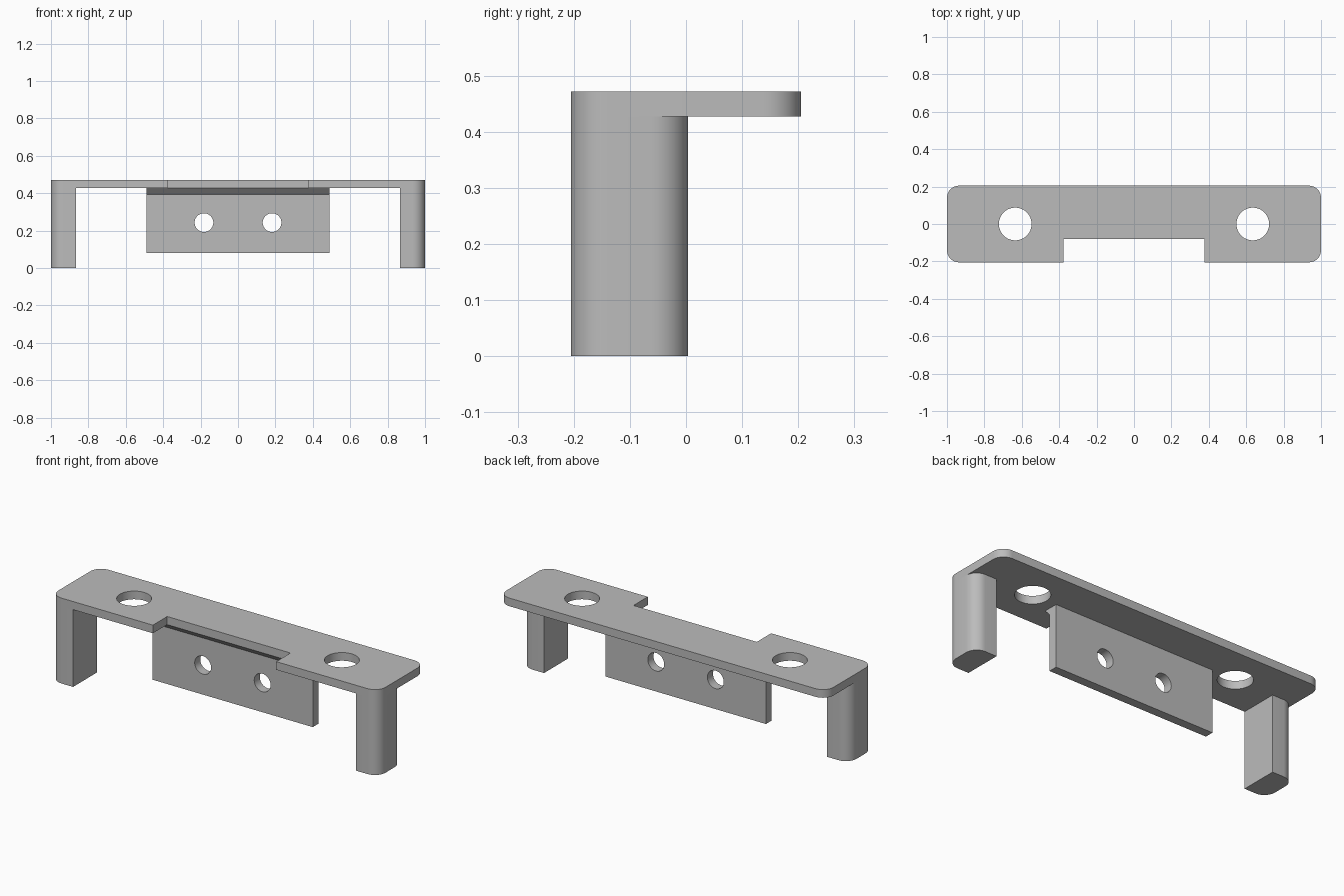
import bpy, bmesh, math
from mathutils import Matrix

default = bpy.data.objects.get("Cube")
if default:
    bpy.data.objects.remove(default, do_unlink=True)

# Main dimensions
HALF_DEPTH = 0.205
TOP, UNDER = 0.472, 0.427
RADIUS = 0.065
NOTCH_Y = -0.08
PANEL_FRONT, PANEL_BACK = -0.047, 0.002

grey = bpy.data.materials.new("plain grey")
grey.use_nodes = True
colour = (0.5, 0.5, 0.5, 1)
grey.diffuse_color = colour
grey.node_tree.nodes["Principled BSDF"].inputs["Base Color"].default_value = colour


def arc(cx, cy, start, steps=10):
    """Quarter circle, counter-clockwise from the start angle in degrees."""
    angles = [math.radians(start + 90 * i / steps) for i in range(steps + 1)]
    return [(cx + RADIUS * math.cos(a), cy + RADIUS * math.sin(a)) for a in angles]


def extrude(name, points, vector):
    """Solid made by sweeping a closed 3D outline along a vector."""
    bm = bmesh.new()
    face = bm.faces.new([bm.verts.new(p) for p in points])
    result = bmesh.ops.extrude_face_region(bm, geom=[face])
    moved = [v for v in result["geom"] if isinstance(v, bmesh.types.BMVert)]
    bmesh.ops.translate(bm, verts=moved, vec=vector)
    bmesh.ops.recalc_face_normals(bm, faces=bm.faces)
    mesh = bpy.data.meshes.new(name)
    bm.to_mesh(mesh)
    bm.free()
    obj = bpy.data.objects.new(name, mesh)
    mesh.materials.append(grey)
    bpy.context.collection.objects.link(obj)
    return obj


def activate(obj):
    bpy.ops.object.select_all(action="DESELECT")
    obj.select_set(True)
    bpy.context.view_layer.objects.active = obj


def drill(obj, centre, radius, axis):
    """Cut a round through hole along the z or y axis."""
    bpy.ops.mesh.primitive_cylinder_add(
        vertices=48, radius=radius, depth=0.3, location=centre,
        rotation=(math.pi / 2 if axis == "Y" else 0, 0, 0))
    cutter = bpy.context.object
    cutter.hide_render = True
    cutter.data.materials.append(grey)
    mod = obj.modifiers.new("hole", "BOOLEAN")
    mod.operation, mod.solver, mod.object = "DIFFERENCE", "EXACT", cutter
    activate(obj)
    bpy.ops.object.modifier_apply(modifier=mod.name)
    bpy.data.objects.remove(cutter, do_unlink=True)


# Top plate: rounded corners and a notch in the front edge
cx, cy = 1 - RADIUS, HALF_DEPTH - RADIUS
outline = (arc(cx, -cy, 270) + arc(cx, cy, 0) + arc(-cx, cy, 90) + arc(-cx, -cy, 180)
           + [(-0.377, -HALF_DEPTH), (-0.377, NOTCH_Y),
              (0.377, NOTCH_Y), (0.377, -HALF_DEPTH)])
plate = extrude("top_plate", [(x, y, UNDER) for x, y in outline], (0, 0, TOP - UNDER))
for side in (-1, 1):
    drill(plate, (side * 0.635, 0, TOP), 0.0875, "Z")

# Hanging panel with a slanted lip that reaches the notch edge
section = [(PANEL_BACK, 0.08), (PANEL_BACK, UNDER), (NOTCH_Y, UNDER),
           (PANEL_FRONT, 0.393), (PANEL_FRONT, 0.08)]
panel = extrude("hanging_panel", [(-0.49, y, z) for y, z in section], (0.98, 0, 0))
for side in (-1, 1):
    drill(panel, (side * 0.182, 0, 0.243), 0.05, "Y")

# Legs: flat inside, rounded on both outer corners
leg_back = 0.004
leg_outline = ([(0.865, leg_back), (0.865, -HALF_DEPTH)]
               + arc(cx, -cy, 270) + arc(cx, leg_back - RADIUS, 0))
legs = []
for side, name in ((1, "left_leg"), (-1, "right_leg")):
    legs.append(extrude(name, [(side * x, y, 0) for x, y in leg_outline], (0, 0, UNDER)))

for part in [plate, panel] + legs:
    activate(part)
    bpy.ops.object.shade_smooth_by_angle(angle=math.radians(30))
